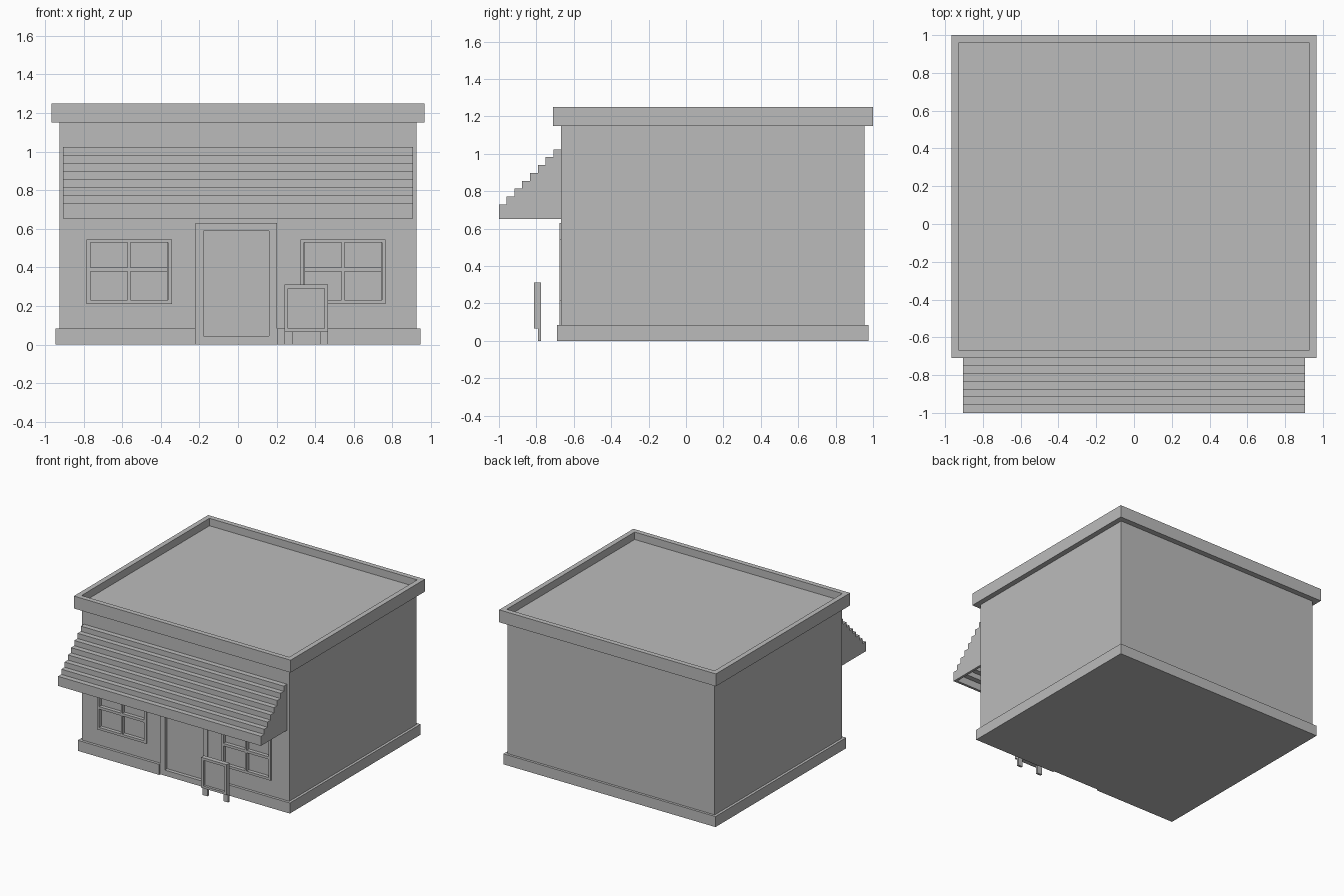
import bpy, bmesh

cube = bpy.data.objects.get("Cube")
if cube:
    bpy.data.objects.remove(cube, do_unlink=True)

grey = bpy.data.materials.new("plain grey")
grey.use_nodes = True
grey.diffuse_color = (0.5, 0.5, 0.5, 1)
grey.node_tree.nodes["Principled BSDF"].inputs["Base Color"].default_value = (0.5, 0.5, 0.5, 1)


def finish(name, bm):
    bmesh.ops.recalc_face_normals(bm, faces=bm.faces)
    mesh = bpy.data.meshes.new(name)
    bm.to_mesh(mesh)
    bm.free()
    mesh.materials.append(grey)
    obj = bpy.data.objects.new(name, mesh)
    bpy.context.collection.objects.link(obj)
    return obj


def add_box(bm, x, y, z):
    """Add a box given its (low, high) range on each axis."""
    verts = bmesh.ops.create_cube(bm, size=1)["verts"]
    for v in verts:
        v.co = [r[0] if c < 0 else r[1] for c, r in zip(v.co, (x, y, z))]


def boxes(name, *ranges):
    bm = bmesh.new()
    for r in ranges:
        add_box(bm, *r)
    return finish(name, bm)


def extrude_profile(name, profile, x0, x1):
    """Extrude a (y, z) outline along x."""
    bm = bmesh.new()
    face = bm.faces.new([bm.verts.new((x0, y, z)) for y, z in profile])
    out = bmesh.ops.extrude_face_region(bm, geom=[face])["geom"]
    moved = [g for g in out if isinstance(g, bmesh.types.BMVert)]
    bmesh.ops.translate(bm, verts=moved, vec=(x1 - x0, 0, 0))
    return finish(name, bm)


def cut(target, cutter):
    mod = target.modifiers.new("opening", "BOOLEAN")
    mod.operation = "DIFFERENCE"
    mod.solver = "EXACT"
    mod.object = cutter
    cutter.hide_render = True
    cutter.hide_viewport = True
    cutter.display_type = "WIRE"


def border(x, y, z, side, bottom, top):
    """Ranges of the four bars of a rectangular frame."""
    return [((x[0], x[0] + side), y, z), ((x[1] - side, x[1]), y, z),
            ((x[0] + side, x[1] - side), y, (z[0], z[0] + bottom)),
            ((x[0] + side, x[1] - side), y, (z[1] - top, z[1]))]


WALL = -0.668          # front wall plane
FRAME = (-0.677, -0.62)
PANE = (-0.648, -0.62)
CUT = (-0.8, -0.625)

# Main building
walls = boxes("walls", ((-0.925, 0.925), (WALL, 0.955), (0.01, 1.17)))
base = boxes("base_plinth", ((-0.946, 0.946), (-0.69, 0.975), (0, 0.085)))

# Cornice with a sunken roof
bm = bmesh.new()
add_box(bm, (-0.967, 0.967), (-0.71, 1.0), (1.15, 1.25))
bm.normal_update()
top = [f for f in bm.faces if f.normal.z > 0.9]
bmesh.ops.inset_region(bm, faces=top, thickness=0.057)
roof = bmesh.ops.extrude_face_region(bm, geom=top)["geom"]
bmesh.ops.delete(bm, geom=top, context="FACES")
bmesh.ops.translate(bm, verts=[g for g in roof if isinstance(g, bmesh.types.BMVert)],
                    vec=(0, 0, -0.06))
finish("roof_cornice", bm)

# Door
dx, dz = (-0.22, 0.202), (0, 0.63)
door_cutter = boxes("door_cutter", (dx, CUT, (-0.1, 0.63)))
cut(walls, door_cutter)
cut(base, door_cutter)
boxes("door_frame", *border(dx, FRAME, dz, 0.041, 0.045, 0.04))
boxes("door_panel", ((-0.18, 0.162), PANE, (0.045, 0.59)))

# Windows
for name, cx in (("right", -0.564), ("left", 0.544)):
    wx, wz = (cx - 0.221, cx + 0.221), (0.212, 0.546)
    cut(walls, boxes(name + "_window_cutter", (wx, CUT, wz)))
    boxes(name + "_window_frame", *border(wx, FRAME, wz, 0.02, 0.02, 0.018),
          ((cx - 0.007, cx + 0.007), FRAME, (0.232, 0.528)),
          ((cx - 0.2, cx - 0.007), FRAME, (0.379, 0.4)),
          ((cx + 0.007, cx + 0.2), FRAME, (0.379, 0.4)))
    boxes(name + "_window_glass", ((cx - 0.2, cx + 0.2), PANE, (0.232, 0.528)))

# Stepped awning: a hollow shell closed by two end panels
STEPS, LOW, FIRST, SHELL = 8, 0.653, 0.73, 0.02
run = (WALL + 1) / STEPS
rise = 0.042
outer = [(-1, LOW)]
for i in range(STEPS):
    outer += [(-1 + i * run, FIRST + i * rise), (-1 + (i + 1) * run, FIRST + i * rise)]
inner = [(-1 + SHELL, LOW)]
inner += [(min(y + SHELL, WALL), z - SHELL) for y, z in outer[1:-2]]
inner += [(WALL, outer[-1][1] - SHELL - rise)] if inner[-1][0] < WALL - 0.001 else []
extrude_profile("awning_steps", outer + inner[::-1], -0.885, 0.885)
for name, x0 in (("right", -0.905), ("left", 0.885)):
    extrude_profile(name + "_awning_end", outer + [(WALL, LOW)], x0, x0 + 0.02)

# Standing sign board
sx, sz = (0.24, 0.467), (0.067, 0.312)
boxes("sign_frame", *border(sx, (-0.812, -0.774), sz, 0.02, 0.018, 0.02))
boxes("sign_panel", ((0.26, 0.447), (-0.792, -0.774), (0.085, 0.292)))
boxes("sign_legs", *[((x, x + 0.041), (-0.792, -0.774), (0, 0.067)) for x in (0.24, 0.426)])
